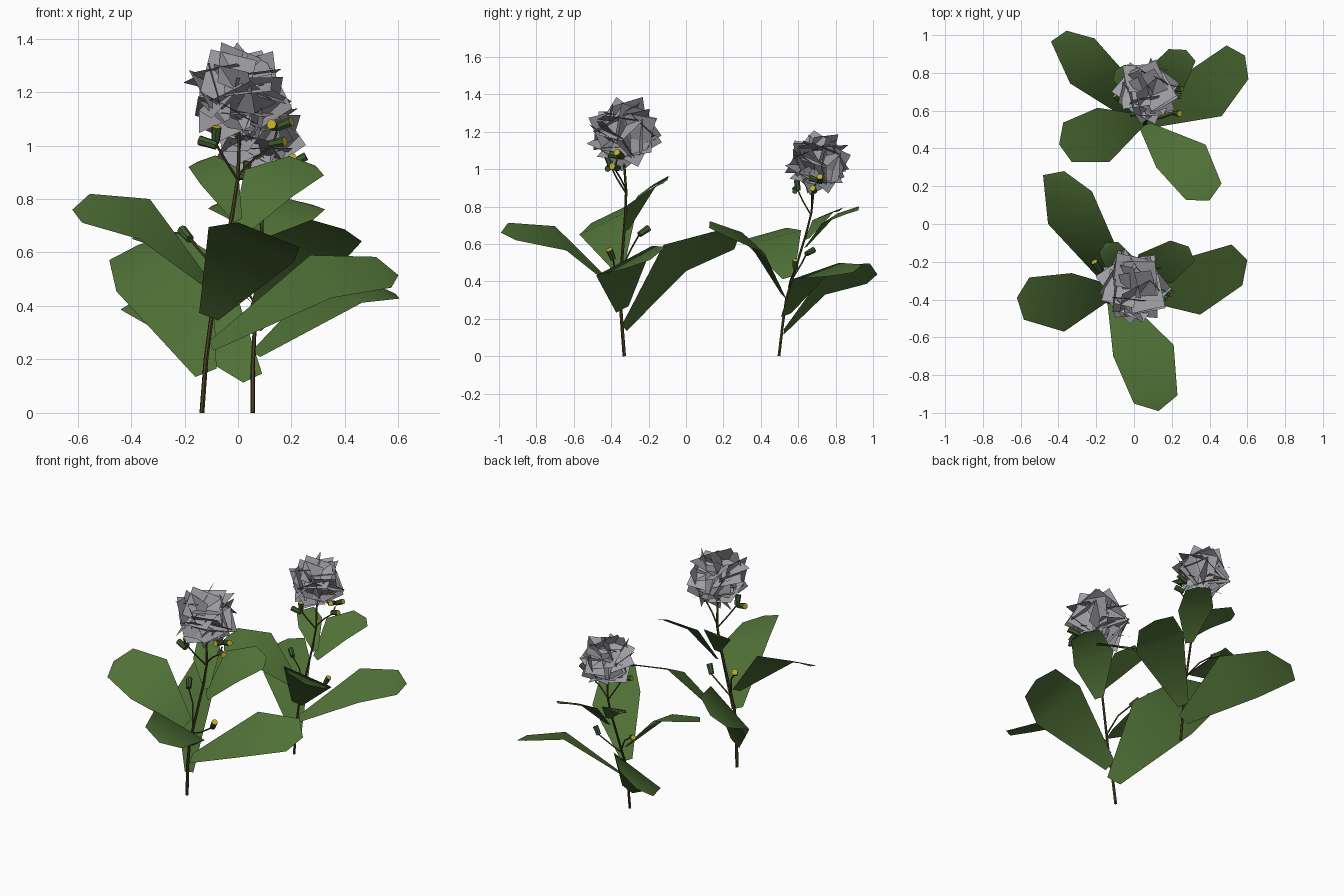
import bpy, bmesh, math, random
from mathutils import Vector as V, Matrix as M

if "Cube" in bpy.data.objects:
    bpy.data.objects.remove(bpy.data.objects["Cube"])


def material(name, rgb):
    m = bpy.data.materials.new(name)
    m.diffuse_color = (*rgb, 1)
    m.use_nodes = True
    m.node_tree.nodes["Principled BSDF"].inputs["Base Color"].default_value = m.diffuse_color
    return m


LEAF = material("leaf green", (0.08, 0.165, 0.038))
STEM = material("stem brown", (0.075, 0.055, 0.018))
BUD = material("bud green", (0.05, 0.11, 0.03))
YELLOW = material("bud yellow", (0.55, 0.43, 0.02))
PETAL = material("petal grey", (0.34, 0.34, 0.37))


def finish(name, bm, mats, xf, smooth=False):
    me = bpy.data.meshes.new(name)
    bm.transform(xf)
    for f in bm.faces:
        f.smooth = smooth
    bm.to_mesh(me)
    bm.free()
    for m in mats:
        me.materials.append(m)
    ob = bpy.data.objects.new(name, me)
    bpy.context.collection.objects.link(ob)
    return ob


def tube(bm, pts, r0, r1, sides=6, end_mat=0):
    """Tapered tube through points; the last cap may take another material."""
    pts = [V(p) for p in pts]
    rings = []
    for i, p in enumerate(pts):
        d = (pts[min(i + 1, len(pts) - 1)] - pts[max(i - 1, 0)]).normalized()
        a = d.cross(V((0.3, 1, 0.1))).normalized()
        b = d.cross(a)
        r = r0 + (r1 - r0) * i / (len(pts) - 1)
        rings.append([bm.verts.new(p + r * (math.cos(t) * a + math.sin(t) * b))
                      for t in (2 * math.pi * k / sides for k in range(sides))])
    for lo, hi in zip(rings, rings[1:]):
        for k in range(sides):
            n = (k + 1) % sides
            bm.faces.new((lo[k], lo[n], hi[n], hi[k]))
    bm.faces.new(rings[0][::-1])
    bm.faces.new(rings[-1]).material_index = end_mat


# leaves: stalk end, centre of widest part, tip, half-width vector there
LEAVES = [
    ((-.12, -.33, .15), (-.275, -.06, .525), (-.37, .28, .63), (.18, -.06, .07)),
    ((-.11, -.36, .48), (-.35, -.415, .725), (-.62, -.39, .76), (.02, .155, .075)),
    ((-.11, -.37, .36), (.05, -.67, .63), (.13, -.99, .66), (-.16, -.03, .065)),
    ((-.10, -.34, .25), (.31, -.33, .51), (.60, -.19, .515), (.04, -.15, -.08)),
    ((.0, -.32, .67), (.115, -.235, .86), (.29, -.12, .925), (.09, -.075, -.05)),
    ((.0, -.32, .72), (-.07, -.22, .885), (-.15, -.10, .94), (.07, .04, .03)),
]
STEM_PATH = [(-.135, -.33, 0), (-.12, -.345, .2), (-.10, -.355, .35), (-.06, -.34, .55),
             (-.02, -.325, .75), (.0, -.32, .88), (.005, -.33, 1.02), (0, -.33, 1.18)]
# stalks carrying buds
STALKS = [
    [(0, -.32, .87), (-.05, -.37, .95), (-.085, -.4, 1.01)],
    [(0, -.32, .89), (.06, -.35, .95), (.13, -.38, 1.0), (.145, -.37, 1.05)],
    [(-.08, -.35, .46), (-.12, -.29, .58), (-.18, -.25, .65)],
    [(-.09, -.355, .42), (.0, -.38, .46), (.09, -.39, .52)],
]
# buds: bottom, yellow end
BUDS = [
    ((-.085, -.4, 1.01), (-.08, -.42, 1.07)), ((-.08, -.42, 1.0), (-.145, -.40, 1.02)),
    ((.14, -.34, 1.065), (.20, -.37, 1.09)), ((.135, -.35, 1.07), (.125, -.41, 1.08)),
    ((.12, -.36, 1.005), (.175, -.395, 1.015)), ((-.18, -.25, .65), (-.21, -.2, .685)),
    ((.09, -.39, .52), (.12, -.41, .57)),
]
FLOWER = V((0, -.33, 1.195))


def plant(tag, xf):
    bm = bmesh.new()
    # leaf blades
    for base, mid, tip, half in LEAVES:
        base, mid, tip, half = V(base), V(mid), V(tip), V(half)
        end = mid.lerp(tip, .81) + V((0, 0, .012))
        rows = [[bm.verts.new(c + s * k * half) for s in (-1, 1)]
                for c, k in ((base, .22), (mid, 1), (end, .72))]
        for a, b in zip(rows, rows[1:]):
            bm.faces.new((a[0], a[1], b[1], b[0]))
        bm.faces.new((rows[-1][0], rows[-1][1], bm.verts.new(tip)))
    bm.normal_update()
    for f in bm.faces:
        if f.normal.z < 0:
            f.normal_flip()
    finish(tag + "_leaves", bm, [LEAF], xf, True)

    # main stem and stalks
    bm = bmesh.new()
    tube(bm, STEM_PATH, .0095, .006)
    for s in STALKS:
        tube(bm, s, .005, .0045, 5)
    finish(tag + "_stem", bm, [STEM], xf)

    # buds with yellow ends
    bm = bmesh.new()
    for a, b in BUDS:
        tube(bm, [a, V(a).lerp(V(b), .5), b], .016, .019, 7, 1)
    finish(tag + "_buds", bm, [BUD, YELLOW], xf)

    # flower head: square petals tilted around a ball
    rng = random.Random(4)
    bm = bmesh.new()
    n = 36
    for i in range(n):
        z = 1 - 2 * (i + .5) / n
        t = i * 2.39996
        r = math.sqrt(1 - z * z)
        out = V((r * math.cos(t), r * math.sin(t), z))
        side = out.cross(V((rng.uniform(-1, 1), rng.uniform(-1, 1), rng.uniform(-1, 1)))).normalized()
        nor = M.Rotation(rng.uniform(.6, 1.05), 3, side) @ out
        up = side.cross(nor)
        c = FLOWER + out * .1
        h = .125
        bm.faces.new([bm.verts.new(c + h * d) for d in (side, up, -side, -up)])
    finish(tag + "_flower", bm, [PETAL], xf)


# the rear plant is a smaller, turned and leaning copy of the front one
plant("front_plant", M.Identity(4))
lean = M.Rotation(.19, 4, V((-.165, -.095, 0)))
plant("rear_plant", M.Translation((.055, .497, 0)) @ M.Scale(.88, 4) @ lean
      @ M.Rotation(.32, 4, 'Z') @ M.Translation((.135, .33, 0)))
